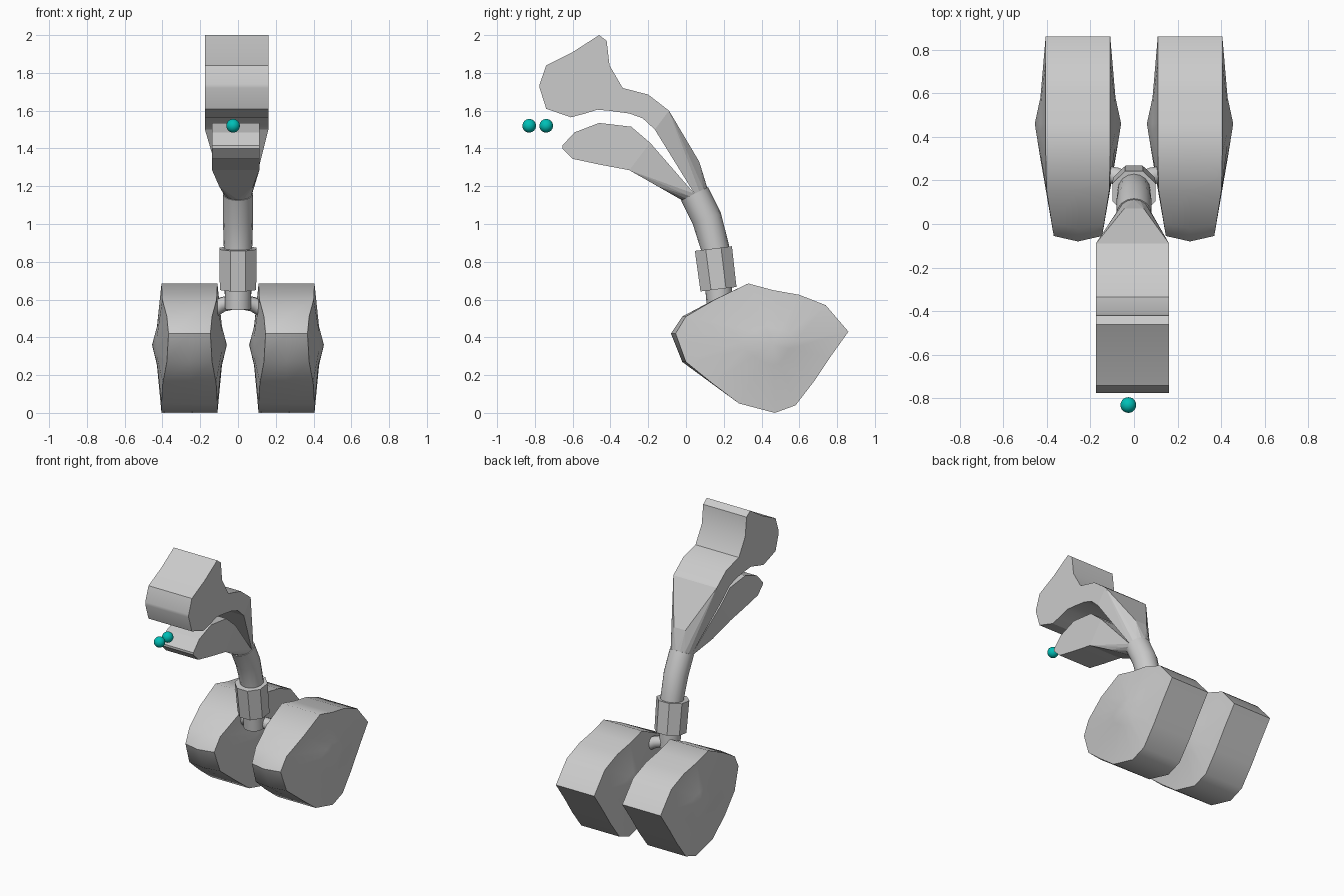
import bpy
import bmesh
from math import sin, cos, pi, radians
from mathutils import Vector

if "Cube" in bpy.data.objects:
    bpy.data.objects.remove(bpy.data.objects["Cube"], do_unlink=True)


def material(name, rgb):
    m = bpy.data.materials.new(name)
    m.use_nodes = True
    m.diffuse_color = (*rgb, 1)
    m.node_tree.nodes["Principled BSDF"].inputs["Base Color"].default_value = (*rgb, 1)
    return m


GREY = material("pale grey", (0.6, 0.6, 0.6))
TEAL = material("teal", (0.0, 0.52, 0.47))


def finish(bm, name, mat=GREY, angle=None):
    bmesh.ops.recalc_face_normals(bm, faces=bm.faces)
    mesh = bpy.data.meshes.new(name)
    bm.to_mesh(mesh)
    bm.free()
    mesh.materials.append(mat)
    ob = bpy.data.objects.new(name, mesh)
    bpy.context.collection.objects.link(ob)
    if angle:
        bpy.ops.object.select_all(action="DESELECT")
        ob.select_set(True)
        bpy.context.view_layer.objects.active = ob
        bpy.ops.object.shade_smooth_by_angle(angle=radians(angle))
    return ob


def loft(bm, rings, cap=True):
    """Skin a list of equal-length point rings."""
    rows = [[bm.verts.new(p) for p in ring] for ring in rings]
    n = len(rows[0])
    for a, b in zip(rows, rows[1:]):
        for i in range(n):
            bm.faces.new((a[i], a[(i + 1) % n], b[(i + 1) % n], b[i]))
    if cap:
        bm.faces.new(rows[0])
        bm.faces.new(rows[-1])
    return rows


def circle(centre, axis, r, sides, turn=0.0):
    """Ring of points around an axis, with one direction kept level in x."""
    axis = Vector(axis).normalized()
    u = axis.orthogonal() if abs(axis.x) > 0.7 else Vector((1, 0, 0))
    u = (u - axis * u.dot(axis)).normalized()
    v = axis.cross(u)
    angles = [2 * pi * i / sides + turn for i in range(sides)]
    return [Vector(centre) + r * (u * cos(t) + v * sin(t)) for t in angles]


def tube(name, path, radii, sides=16, angle=40, turn=0.0):
    pts = [Vector(p) for p in path]
    rings = []
    for i, p in enumerate(pts):
        axis = pts[min(i + 1, len(pts) - 1)] - pts[max(i - 1, 0)]
        rings.append(circle(p, axis, radii[i], sides, turn))
    bm = bmesh.new()
    loft(bm, rings)
    return finish(bm, name, angle=angle)


def slab_ring(top, bottom, half, cx):
    return [(cx - half, *top), (cx + half, *top), (cx + half, *bottom), (cx - half, *bottom)]


def slab(name, tops, bottoms, half, cx):
    bm = bmesh.new()
    loft(bm, [slab_ring(t, b, half, cx) for t, b in zip(tops, bottoms)])
    return finish(bm, name, angle=25)


def hull(name, points):
    bm = bmesh.new()
    for p in points:
        bm.verts.new(p)
    res = bmesh.ops.convex_hull(bm, input=bm.verts)
    loose = {g for g in res["geom_interior"] + res["geom_unused"] if isinstance(g, bmesh.types.BMVert)}
    bmesh.ops.delete(bm, geom=list(loose), context="VERTS")
    return finish(bm, name)


# Nasal passage block
nose_top = [(-.775, 1.74), (-.74, 1.84), (-.6, 1.91), (-.46, 2), (-.42, 1.97),
            (-.405, 1.84), (-.335, 1.72), (-.2, 1.685), (-.09, 1.6)]
nose_low = [(-.775, 1.72), (-.74, 1.61), (-.61, 1.565), (-.54, 1.583), (-.47, 1.605),
            (-.41, 1.6), (-.3, 1.585), (-.23, 1.56), (-.165, 1.5)]
slab("nasal_passage", nose_top, nose_low, .168, -.007)

# Mouth passage block
mouth_top = [(-.655, 1.415), (-.59, 1.485), (-.46, 1.535), (-.29, 1.515), (-.19, 1.43)]
mouth_low = [(-.655, 1.4), (-.6, 1.345), (-.46, 1.315), (-.38, 1.3), (-.3, 1.285)]
slab("mouth_passage", mouth_top, mouth_low, .125, -.012)

# Throat branches taper from each block to the windpipe
throat = Vector((0, .045, 1.16))
ring = circle(throat, (0, -.45, .9), .075, 16)
back = [p for p in ring if p.y > throat.y - .001]
front = [p for p in ring if p.y < throat.y + .001]
hull("upper_throat", slab_ring(nose_top[-1], nose_low[-1], .168, -.007) + back
     + [Vector((x, .07, 1.33)) for x in (-.045, .045)])
hull("lower_throat", slab_ring(mouth_top[-1], mouth_low[-1], .125, -.012) + front
     + [Vector((x, -.15, 1.2)) for x in (-.1, .08)])

# Windpipe and its collar
tube("windpipe", [throat, (0, .11, 1.03), (0, .155, .87), (0, .17, .7), (0, .18, .55)],
     [.08, .08, .075, .072, .068])
tube("windpipe_collar", [(0, .145, .87), (0, .172, .655)], [.107, .104], 8, None, pi / 8)


# Lungs: a side profile swept across x, with domed flanks
PROFILE = [(-.08, .42), (-.02, .51), (.15, .6), (.33, .685), (.46, .65), (.6, .625),
           (.74, .57), (.86, .43), (.76, .29), (.68, .17), (.58, .04), (.47, 0),
           (.28, .05), (.13, .16), (-.02, .27)]
HUB = Vector((.46, .36))


def lung_ring(cx, half, scale):
    pts = []
    for y, z in PROFILE:
        p = HUB + (Vector((y, z)) - HUB) * scale
        nose = max(0, .18 - y) / .26 if scale == 1 else 0
        squeeze = 1 - .25 * nose
        pull = .025 * nose if half else 0
        pts.append((cx + half * squeeze, p.x + pull, p.y))
    return pts


for side, label in ((1, "left"), (-1, "right")):
    cx = .257 * side
    bm = bmesh.new()
    rows = loft(bm, [lung_ring(cx, h, s) for h, s in
                     ((-.172, .3), (-.148, 1), (0, 1), (.148, 1), (.172, .3))], False)
    for row, x in ((rows[0], -.198), (rows[-1], .198)):
        tip = bm.verts.new((cx + x, *HUB))
        for a, b in zip(row, row[1:] + row[:1]):
            bm.faces.new((a, b, tip))
    finish(bm, label + "_lung", angle=42)
    # Short branch joining windpipe and lung
    tube(label + "_bronchus", [(.03 * side, .2, .585), (.08 * side, .22, .575),
                               (.14 * side, .23, .54)], [.04, .04, .04], 10)

# Two small air particles in front of the mouth
for i, y in enumerate((-.83, -.74)):
    bm = bmesh.new()
    bmesh.ops.create_uvsphere(bm, u_segments=24, v_segments=16, radius=.036)
    bmesh.ops.translate(bm, verts=bm.verts, vec=(-.026, y, 1.52))
    finish(bm, "air_particle_%d" % (i + 1), TEAL, 60)
